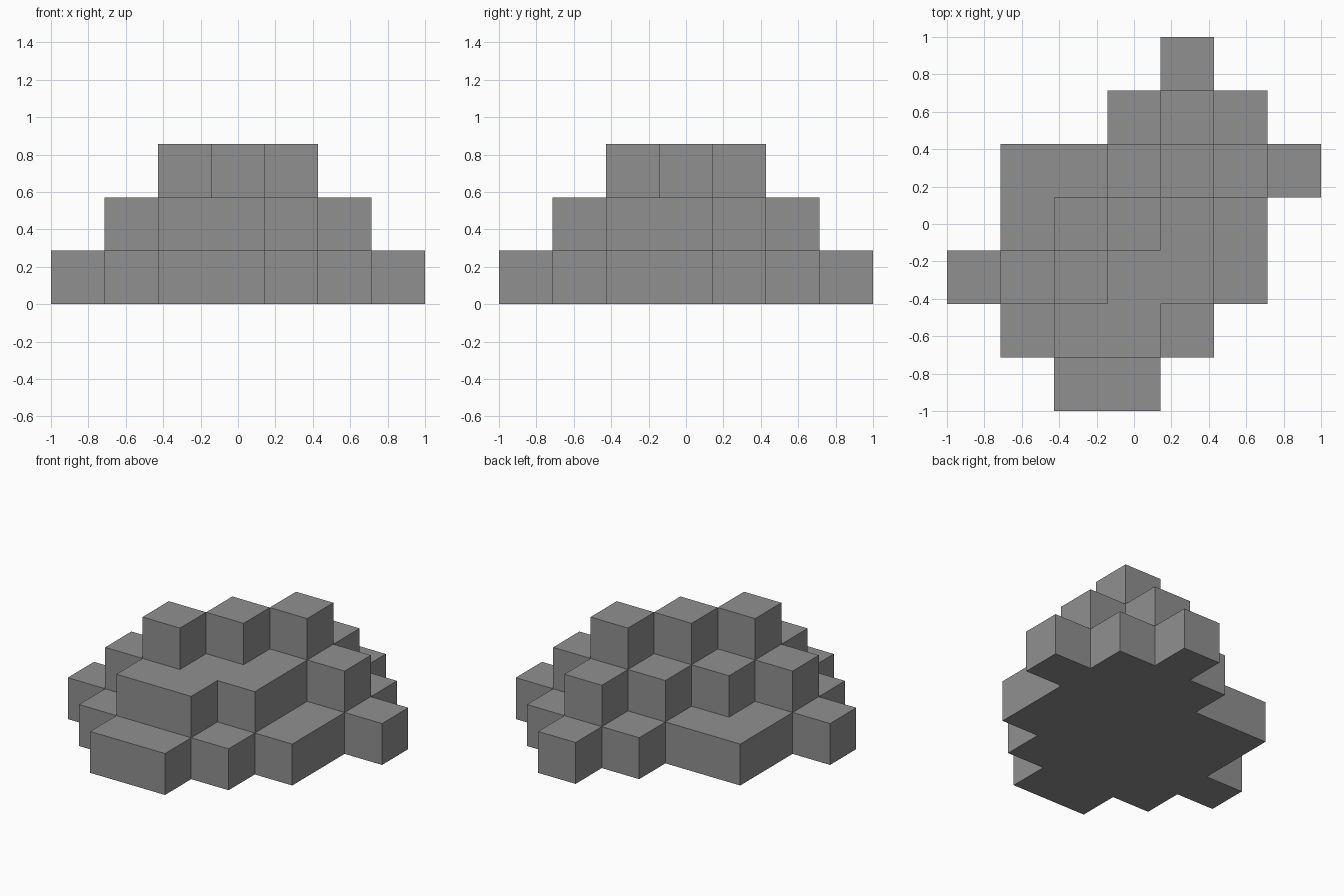
import bpy
import bmesh
from mathutils import Vector

if "Cube" in bpy.data.objects:
    bpy.data.objects.remove(bpy.data.objects["Cube"], do_unlink=True)

S = 2 / 7  # edge of one block

stone = bpy.data.materials.new("stone_grey")
stone.use_nodes = True
GREY = (0.28, 0.28, 0.28, 1)
stone.diffuse_color = GREY
bsdf = next(n for n in stone.node_tree.nodes if n.type == "BSDF_PRINCIPLED")
bsdf.inputs["Base Color"].default_value = GREY

# Each tier: row y -> first and last block along x
tiers = {
    "bottom_tier": {-3: (-1, 0), -2: (-2, 1), -1: (-3, 2), 0: (-2, 2),
                    1: (-2, 3), 2: (0, 2), 3: (1, 1)},
    "middle_tier": {-2: (-1, 0), -1: (-2, 1), 0: (-1, 1), 1: (0, 2), 2: (1, 1)},
    "top_tier": {-1: (-1, -1), 0: (0, 0), 1: (1, 1)},
}

# All filled blocks, used to leave out the hidden inner faces
filled = {(x, y, z)
          for z, rows in enumerate(tiers.values())
          for y, (a, b) in rows.items()
          for x in range(a, b + 1)}


def build_tier(name, level):
    """Skin one layer of blocks with its exposed faces only."""
    bm = bmesh.new()
    for cell in sorted(c for c in filled if c[2] == level):
        centre = Vector(cell) + Vector((0, 0, 0.5))
        for axis in range(3):
            for sign in (-1, 1):
                n = Vector((0, 0, 0))
                n[axis] = sign
                if tuple(int(c + d) for c, d in zip(cell, n)) in filled:
                    continue
                u = Vector((0, 0, 0))
                u[(axis + 1) % 3] = 0.5
                v = n.cross(u)
                mid = centre + n * 0.5
                corners = (mid - u - v, mid + u - v, mid + u + v, mid - u + v)
                bm.faces.new([bm.verts.new(p * S) for p in corners])
    bmesh.ops.remove_doubles(bm, verts=bm.verts[:], dist=0.001)
    mesh = bpy.data.meshes.new(name)
    bm.to_mesh(mesh)
    bm.free()
    mesh.materials.append(stone)
    obj = bpy.data.objects.new(name, mesh)
    bpy.context.collection.objects.link(obj)


for level, name in enumerate(tiers):
    build_tier(name, level)
